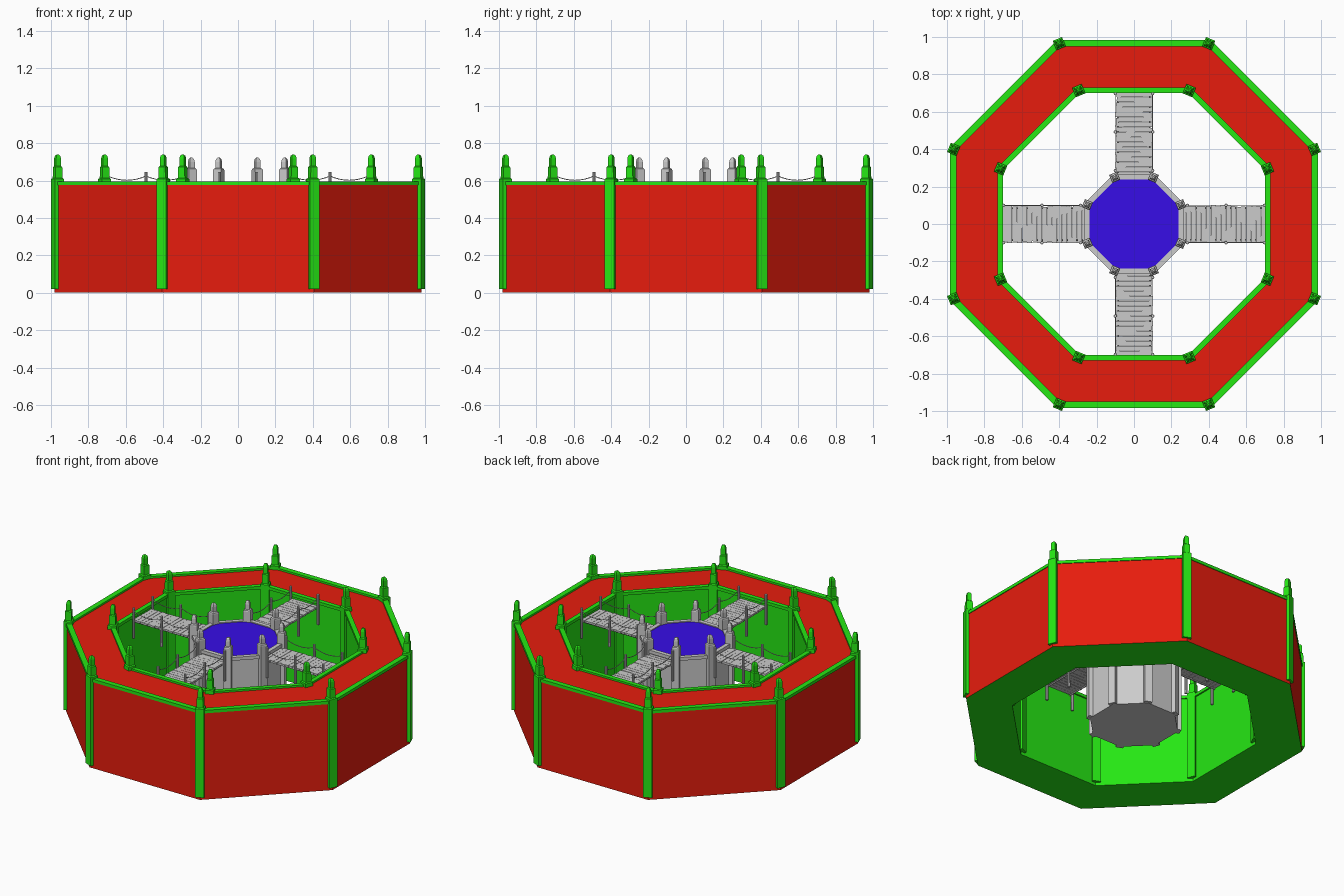
import bpy, bmesh, math, random
from mathutils import Matrix, Vector

if "Cube" in bpy.data.objects:
    bpy.data.objects.remove(bpy.data.objects["Cube"])

random.seed(4)
C8 = math.cos(math.pi / 8)


def material(name, rgb):
    m = bpy.data.materials.new(name)
    m.diffuse_color = (*rgb, 1)
    m.use_nodes = True
    m.node_tree.nodes["Principled BSDF"].inputs["Base Color"].default_value = m.diffuse_color
    return m


RED = material("red", (0.8, 0.012, 0.004))
GREEN = material("green", (0.019, 0.8, 0.007))
BLUE = material("blue", (0.038, 0.004, 0.8))


def finish(name, bm, *mats):
    bmesh.ops.recalc_face_normals(bm, faces=bm.faces)
    me = bpy.data.meshes.new(name)
    bm.to_mesh(me)
    bm.free()
    for m in mats:
        me.materials.append(m)
    ob = bpy.data.objects.new(name, me)
    bpy.context.collection.objects.link(ob)
    return ob


def loop8(bm, apothem, z):
    r = apothem / C8
    return [bm.verts.new((r * math.cos(a), r * math.sin(a), z))
            for a in (math.pi / 8 + i * math.pi / 4 for i in range(8))]


def bridge(bm, a, b, mat=0):
    n = len(a)
    for i in range(n):
        f = bm.faces.new((a[i], a[(i + 1) % n], b[(i + 1) % n], b[i]))
        f.material_index = mat


def oct_ring(name, inner, outer, z0, z1, mats=(), indices=(0, 0, 0, 0)):
    """Octagonal ring; indices colour the outer, top, inner and bottom sides."""
    bm = bmesh.new()
    loops = [loop8(bm, a, z) for a, z in ((outer, z0), (outer, z1), (inner, z1), (inner, z0))]
    for k in range(4):
        bridge(bm, loops[k], loops[(k + 1) % 4], indices[k])
    return finish(name, bm, *mats)


def oct_prism(name, apothem, z0, z1, *mats):
    bm = bmesh.new()
    a, b = loop8(bm, apothem, z0), loop8(bm, apothem, z1)
    bridge(bm, a, b)
    bm.faces.new(a)
    bm.faces.new(b)
    return finish(name, bm, *mats)


def add_stack(bm, profile, mat):
    """Square sections (half width, z) lofted into a post."""
    prev = None
    for h, z in profile:
        ring = [bm.verts.new(mat @ Vector((x * h, y * h, z)))
                for x, y in ((-1, -1), (1, -1), (1, 1), (-1, 1))]
        if prev:
            bridge(bm, prev, ring)
        else:
            bm.faces.new(ring)
        prev = ring
    bm.faces.new(prev)


def posts(name, radius, profile, *mats):
    bm = bmesh.new()
    for i in range(8):
        rot = Matrix.Rotation(math.pi / 8 + i * math.pi / 4, 4, 'Z')
        add_stack(bm, profile, rot @ Matrix.Translation((radius, 0, 0)))
    return finish(name, bm, *mats)


# Outer octagonal ring: red outside and top, green inside and underneath
oct_ring("ring_wall", 0.71, 0.98, 0.0, 0.583, (RED, GREEN), (0, 0, 1, 1))
oct_ring("outer_trim", 0.95, 0.985, 0.575, 0.595, (GREEN,))
oct_ring("inner_trim", 0.70, 0.73, 0.575, 0.595, (GREEN,))

# Corner columns with stepped, rounded finials
COLUMN = [(0.027, 0.02), (0.027, 0.608), (0.020, 0.613), (0.019, 0.672), (0.014, 0.677),
          (0.014, 0.718), (0.011, 0.732), (0.005, 0.738)]
posts("outer_columns", 1.044, COLUMN, GREEN)
posts("inner_columns", 0.772, COLUMN, GREEN)

# Central tower with blue top
oct_prism("tower", 0.256, 0.0, 0.575)
oct_ring("tower_rim", 0.238, 0.265, 0.57, 0.592)
oct_prism("tower_top", 0.24, 0.57, 0.586, BLUE)
posts("tower_columns", 0.270, [(0.023, 0.002), (0.023, 0.655), (0.021, 0.662), (0.014, 0.667),
                               (0.014, 0.70), (0.011, 0.715), (0.005, 0.722)])

# Flat plank bridges
X0, X1 = 0.25, 0.705
DECK_Z = 0.557


def tube(bm, points, r, rot):
    """Five-sided rope through points lying in a lengthwise plane."""
    prev = None
    for p in points:
        ring = [bm.verts.new(rot @ Vector((p[0], p[1] + r * math.cos(a), p[2] + r * math.sin(a))))
                for a in (k * math.tau / 5 for k in range(5))]
        if prev:
            bridge(bm, prev, ring)
        else:
            bm.faces.new(ring)
        prev = ring
    bm.faces.new(prev)


planks, ropes, rails = bmesh.new(), bmesh.new(), bmesh.new()
N = 17
STATIONS = (0.285, 0.492, 0.697)
for q in range(4):
    rot = Matrix.Rotation(q * math.pi / 2, 4, 'Z')
    # Irregular deck boards
    for i in range(N):
        step = (X1 - X0) / N
        x = X0 + (i + 0.5) * step
        m = (rot @ Matrix.Translation((x, random.uniform(-0.003, 0.003), DECK_Z))
             @ Matrix.Rotation(random.uniform(-0.02, 0.02), 4, 'Z')
             @ Matrix.Diagonal((step * random.uniform(0.88, 0.98), random.uniform(0.188, 0.198), 0.012, 1)))
        bmesh.ops.create_cube(planks, size=1, matrix=m)
    for y in (-0.1, 0.1):
        # Support rope beneath the boards
        tube(ropes, [(x, y * 0.85, DECK_Z - 0.009) for x in (X0, X1)], 0.005, rot)
        # Round rail posts
        for x in STATIONS:
            bmesh.ops.create_cone(rails, cap_ends=True, segments=8, radius1=0.009, radius2=0.008,
                                  depth=0.2, matrix=rot @ Matrix.Translation((x, y, 0.545)))
        # Drooping hand ropes
        for a, b in zip(STATIONS, STATIONS[1:]):
            pts = []
            for k in range(9):
                t = k / 8
                pts.append((a + (b - a) * t, y, 0.624 - 0.09 * t * (1 - t)))
            tube(ropes, pts, 0.0025, rot)
finish("bridge_planks", planks)
finish("bridge_ropes", ropes)
finish("bridge_posts", rails)
